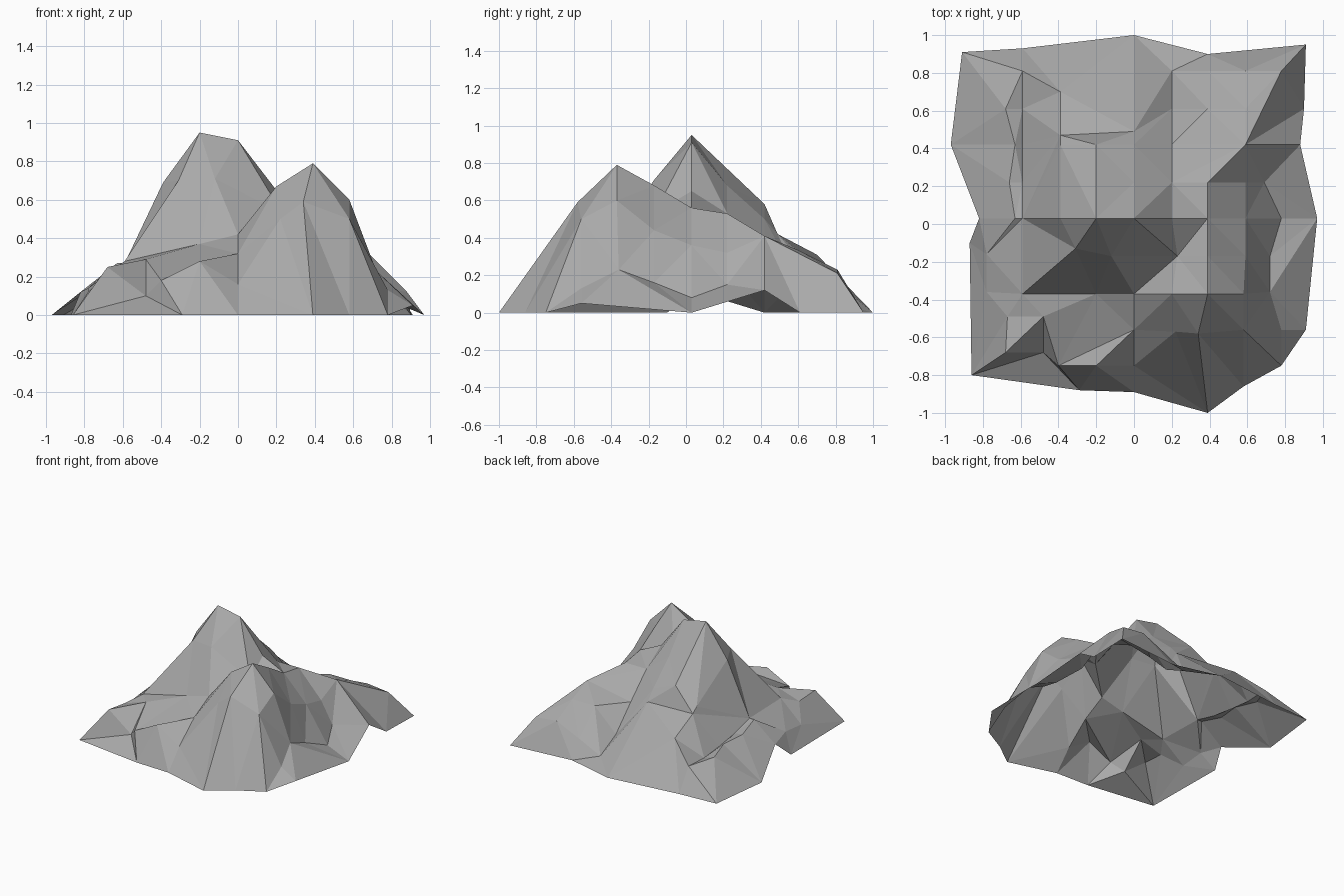
import bpy
import bmesh
from mathutils import Vector
from mathutils.geometry import delaunay_2d_cdt

# Remove the default cube only
default_cube = bpy.data.objects.get("Cube")
if default_cube:
    bpy.data.objects.remove(default_cube, do_unlink=True)


def make_material(name, colour):
    material = bpy.data.materials.new(name)
    material.use_nodes = True
    material.diffuse_color = colour
    shader = material.node_tree.nodes["Principled BSDF"]
    shader.inputs["Base Color"].default_value = colour
    shader.inputs["Roughness"].default_value = 0.9
    return material


# Landmarks shared by several ridges
summit = (-.2, .03, .95)
east_shoulder = (0, .03, .91)
west_foot = (-.59, .03, .27)
north_lip = (-.39, .47, .42)
gully_head = (.2, .61, .15)
gully_mouth = (.2, .81, .05)
east_hump = (.59, .42, .41)
front_peak = (.39, -.37, .79)
front_col = (0, -.37, .42)
bench_top = (0, -.56, .32)
bench_end = (-.4, -.75, .18)
knoll = (-.48, -.49, .29)
cleft = (-.48, -.68, .1)
front_corner = (-.86, -.8, 0)
front_notch = (-.29, -.88, 0)

# Base outline, clockwise from the back corner; it lifts off the ground in places
back_rim = [(-.91, .91, 0), (-.59, .93, 0), (0, 1, 0), (.39, .9, 0), (.91, .95, 0)]
east_rim = [(.9, .61, 0), (.88, .42, .12), (.97, .03, 0), (.91, -.56, .05)]
front_rim = [(.78, -.75, 0), (.58, -.86, 0), (.39, -1, 0), (0, -.89, 0),
             front_notch, front_corner]
west_rim = [(-.87, -.1, 0), (-.82, .03, .12), (-.97, .42, 0)]
rim = back_rim + east_rim + front_rim + west_rim

# Crest lines and gullies: each one is a crease that the faces must follow
main_ridge = [west_foot, (-.39, .03, .69), summit, east_shoulder, (.2, .03, .65)]
summit_buttress = [summit, (-.31, -.13, .7), (-.59, -.37, .28)]
summit_face = [east_shoulder, (-.12, -.17, .71)]
back_spur = [summit, (-.2, .42, .58), (0, .42, .5), gully_head, gully_mouth]
back_slope = [east_shoulder, (0, .22, .68), (0, .42, .5)]
back_step = [(-.2, .42, .58), (-.39, .42, .46), north_lip, (0, .49, .42), gully_mouth]
back_west_spur = [north_lip, (-.39, .7, .31), (-.59, .81, .18)]
north_west_cleft = [west_foot, north_lip]
east_ridge = [east_shoulder, (.2, .22, .53), east_hump, (.59, .61, .33), (.59, .81, .23)]
east_corner = [east_hump, (.78, .81, .21)]
north_east_slope = [(.2, .42, .34), (.39, .61, .33), (.39, .81, .14)]
saddle = [front_peak, (.39, -.17, .68), (.39, .03, .56), (.39, .22, .53), east_hump]
valley = [(.2, .03, .65), (.23, -.17, .53), front_col]
front_crest = [front_col, (.2, -.37, .67), front_peak, (.58, -.37, .6)]
front_shoulder = [(.22, -.57, .5), (.34, -.58, .59), (.58, -.56, .5), (.58, -.37, .6)]
front_rib = [front_peak, (.34, -.58, .59)]
east_gully = [(.78, -.56, .13), (.72, -.36, .23), (.72, -.17, .16), (.78, .03, .08),
              (.69, .22, .15), (.59, .22, .32), (.39, .22, .53)]
east_slope = [(.59, -.17, .44), (.59, .03, .36)]
west_gully = [(-.59, .81, .18), (-.59, .61, .17), (-.59, .42, .19),
              (-.59, .22, .22), west_foot]
west_lip = [(-.59, .81, .18), (-.68, .61, .2), (-.63, .42, .22),
            (-.66, .22, .23), (-.63, .03, .27), (-.78, -.16, .14)]
front_terrace = [front_col, (-.2, -.37, .37), (-.59, -.37, .28), (-.78, -.36, .12)]
front_drop = [front_col, bench_top, (0, -.75, .16)]
front_bench = [bench_top, (-.2, -.75, .28), bench_end, bench_top]
west_knoll = [knoll, (-.68, -.68, .25), (-.67, -.49, .23)]
knoll_cleft = [knoll, cleft, front_notch]
knoll_base = [front_corner, cleft, bench_end, knoll]

creases = [main_ridge, summit_buttress, summit_face, back_spur, back_slope,
           back_step, back_west_spur, north_west_cleft, east_ridge, east_corner,
           north_east_slope, saddle, valley, front_crest, front_shoulder,
           front_rib, east_gully, east_slope, west_gully, west_lip,
           front_terrace, front_drop, front_bench, west_knoll, knoll_cleft,
           knoll_base]

# Merge shared points and gather the crease edges
points = list(rim)
edges = []
for crease in creases:
    for point in crease:
        if point not in points:
            points.append(point)
    for start, end in zip(crease, crease[1:]):
        edges.append((points.index(start), points.index(end)))

# Fill the outline with triangles that respect every crease
flat_points = [Vector(point[:2]) for point in points]
outline = list(range(len(rim)))
corners, _, triangles, sources, _, _ = delaunay_2d_cdt(
    flat_points, edges, [outline], 1, 0.0001)

# Raise the flat mesh to its heights
bm = bmesh.new()
raised = []
for corner, source in zip(corners, sources):
    height = points[source[0]][2]
    raised.append(bm.verts.new((corner.x, corner.y, height)))
for triangle in triangles:
    bm.faces.new([raised[index] for index in triangle])

# Turn every face to the sky
for face in bm.faces:
    face.normal_update()
    if face.normal.z < 0:
        face.normal_flip()

mesh = bpy.data.meshes.new("mountain")
bm.to_mesh(mesh)
bm.free()
mesh.materials.append(make_material("stone grey", (0.4, 0.4, 0.4, 1)))
mountain = bpy.data.objects.new("mountain", mesh)
bpy.context.collection.objects.link(mountain)
